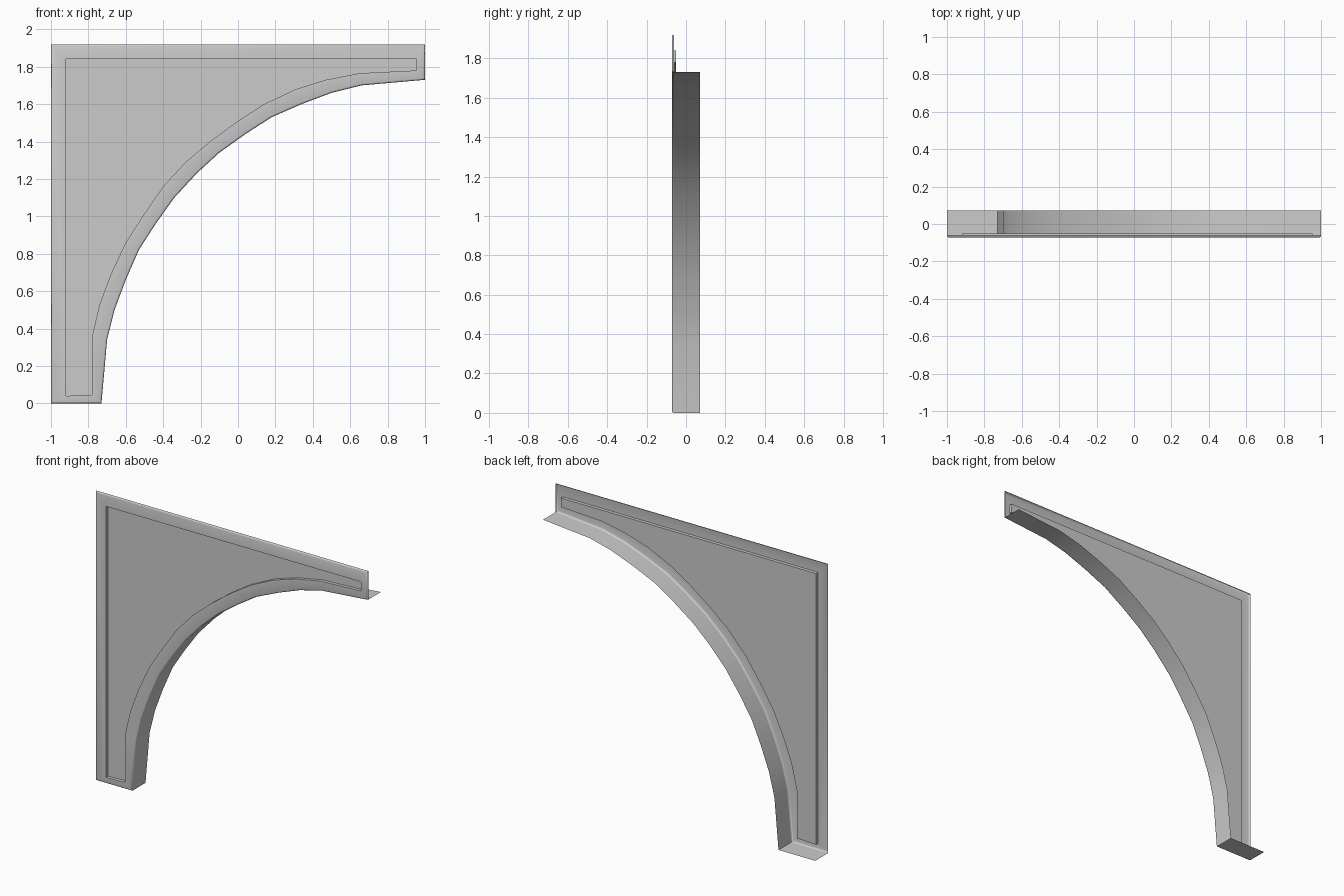
import bpy, bmesh, math
from mathutils import Vector

if "Cube" in bpy.data.objects:
    bpy.data.objects.remove(bpy.data.objects["Cube"])

# Outlines in x/z, counter-clockwise seen from the front; point N matches point N
OUTER = [(-1, 0), (-.73, 0), (-.70, .34), (-.66, .50), (-.60, .66), (-.53, .82),
         (-.44, .96), (-.34, 1.10), (-.22, 1.23), (-.10, 1.34), (.04, 1.44),
         (.18, 1.53), (.34, 1.60), (.50, 1.66), (.66, 1.70), (1, 1.73),
         (1, 1.92), (-1, 1.92)]
INNER = [(-.92, .04), (-.78, .045), (-.78, .36), (-.74, .53), (-.68, .69), (-.60, .86),
         (-.51, 1.0), (-.40, 1.16), (-.28, 1.29), (-.15, 1.40), (0, 1.51),
         (.14, 1.60), (.31, 1.68), (.47, 1.73), (.65, 1.765), (.955, 1.78),
         (.955, 1.84), (-.92, 1.84)]
FRONT, RIM, PANEL, BACK = -.072, -.06, -.05, .072
N = len(OUTER)


def inset(points, d):
    """Offset a closed outline inwards with mitred corners."""
    pts = [Vector(p) for p in points]
    out = []
    for i, p in enumerate(pts):
        a = (p - pts[i - 1]).normalized()
        b = (pts[(i + 1) % len(pts)] - p).normalized()
        na, nb = Vector((-a.y, a.x)), Vector((-b.y, b.x))
        out.append(p + (na + nb) * d / (1 + na.dot(nb)))
    return out


def loop(bm, points, y):
    return [bm.verts.new((p[0], y, p[1])) for p in points]


def bridge(bm, a, b, count):
    for i in range(count):
        j = (i + 1) % len(a)
        bm.faces.new((a[i], a[j], b[j], b[i]))


def finish(bm, name):
    mesh = bpy.data.meshes.new(name)
    bm.to_mesh(mesh)
    bm.free()
    ob = bpy.data.objects.new(name, mesh)
    bpy.context.collection.objects.link(ob)
    bpy.context.view_layer.objects.active = ob
    ob.select_set(True)
    bpy.ops.object.shade_smooth_by_angle(angle=math.radians(35))
    ob.select_set(False)


# Front plate: rounded rim, flat border, recess wall and sunken panel
bm = bmesh.new()
rings = []
for k in range(4):
    t = math.radians(30 * k)
    rings.append(loop(bm, inset(OUTER, .01 * (1 - math.cos(t))),
                      RIM + (FRONT - RIM) * math.sin(t)))
rings += [loop(bm, INNER, FRONT), loop(bm, INNER, PANEL)]
for a, b in zip(rings, rings[1:]):
    bridge(bm, a, b, N)
bm.faces.new(rings[-1])
finish(bm, "bracket_face")

# Open-backed soffit: foot plus the underside of the arch
bm = bmesh.new()
bridge(bm, loop(bm, OUTER[:16], BACK), loop(bm, OUTER[:16], RIM), 15)
finish(bm, "arch_soffit")
